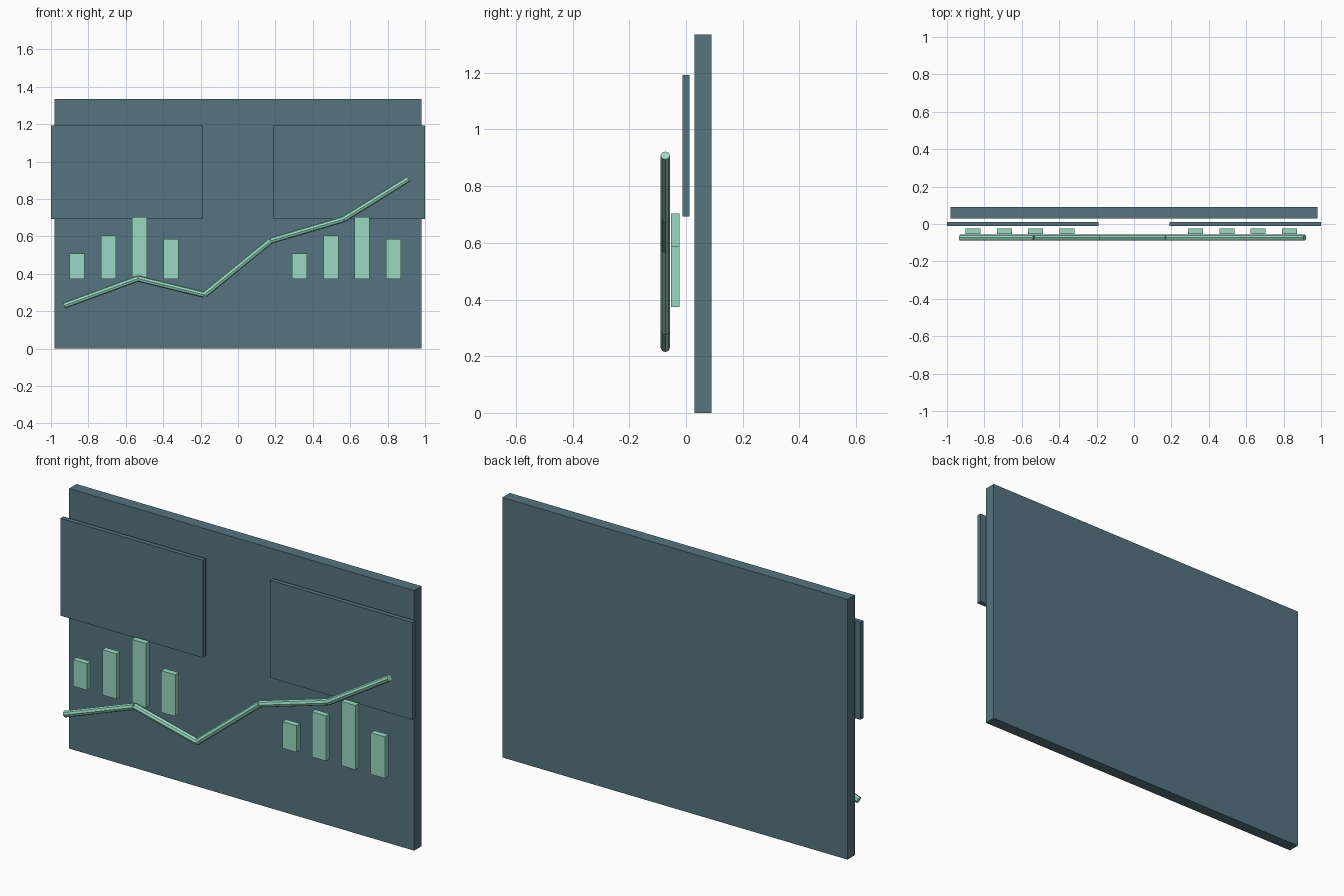
import bpy
from mathutils import Vector

cube = bpy.data.objects.get("Cube")
if cube:
    bpy.data.objects.remove(cube, do_unlink=True)


def material(name, rgb):
    m = bpy.data.materials.new(name)
    m.use_nodes = True
    m.diffuse_color = (*rgb, 1)
    bsdf = next(n for n in m.node_tree.nodes if n.type == 'BSDF_PRINCIPLED')
    bsdf.inputs["Base Color"].default_value = (*rgb, 1)
    return m


slate = material("slate_teal", (0.09, 0.175, 0.215))
mint = material("mint_green", (0.32, 0.70, 0.54))


def box(name, x0, x1, y0, y1, z0, z1, mat):
    centre = ((x0 + x1) / 2, (y0 + y1) / 2, (z0 + z1) / 2)
    bpy.ops.mesh.primitive_cube_add(size=1, location=centre)
    ob = bpy.context.object
    ob.name = name
    ob.scale = (x1 - x0, y1 - y0, z1 - z0)
    bpy.ops.object.transform_apply(location=False, rotation=False, scale=True)
    ob.data.materials.append(mat)


def rod(name, a, b, radius, mat):
    axis = b - a
    bpy.ops.mesh.primitive_cylinder_add(vertices=8, radius=radius, depth=axis.length,
                                        location=(a + b) / 2,
                                        rotation=axis.to_track_quat('Z', 'Y').to_euler())
    ob = bpy.context.object
    ob.name = name
    ob.data.materials.append(mat)


# Back board
box("back_board", -0.98, 0.98, 0.03, 0.09, 0, 1.335, slate)

# Two floating panels
box("right_panel", -1, -0.19, -0.012, 0.012, 0.693, 1.193, slate)
box("left_panel", 0.19, 1, -0.012, 0.012, 0.693, 1.193, slate)

# Two bar charts
for side, start in (("right", -0.86), ("left", 0.33)):
    for i, top in enumerate((0.51, 0.605, 0.703, 0.587)):
        x = start + i * 0.167
        box(f"{side}_chart_bar_{i + 1}", x - 0.04, x + 0.04, -0.053, -0.023, 0.373, top, mint)

# Trend line of straight rods
points = [Vector((x, -0.073, z)) for x, z in
          ((-0.93, 0.23), (-0.535, 0.375), (-0.18, 0.288),
           (0.175, 0.577), (0.565, 0.692), (0.912, 0.908))]
for i, (a, b) in enumerate(zip(points, points[1:])):
    rod(f"trend_line_{i + 1}", a, b, 0.0165, mint)
